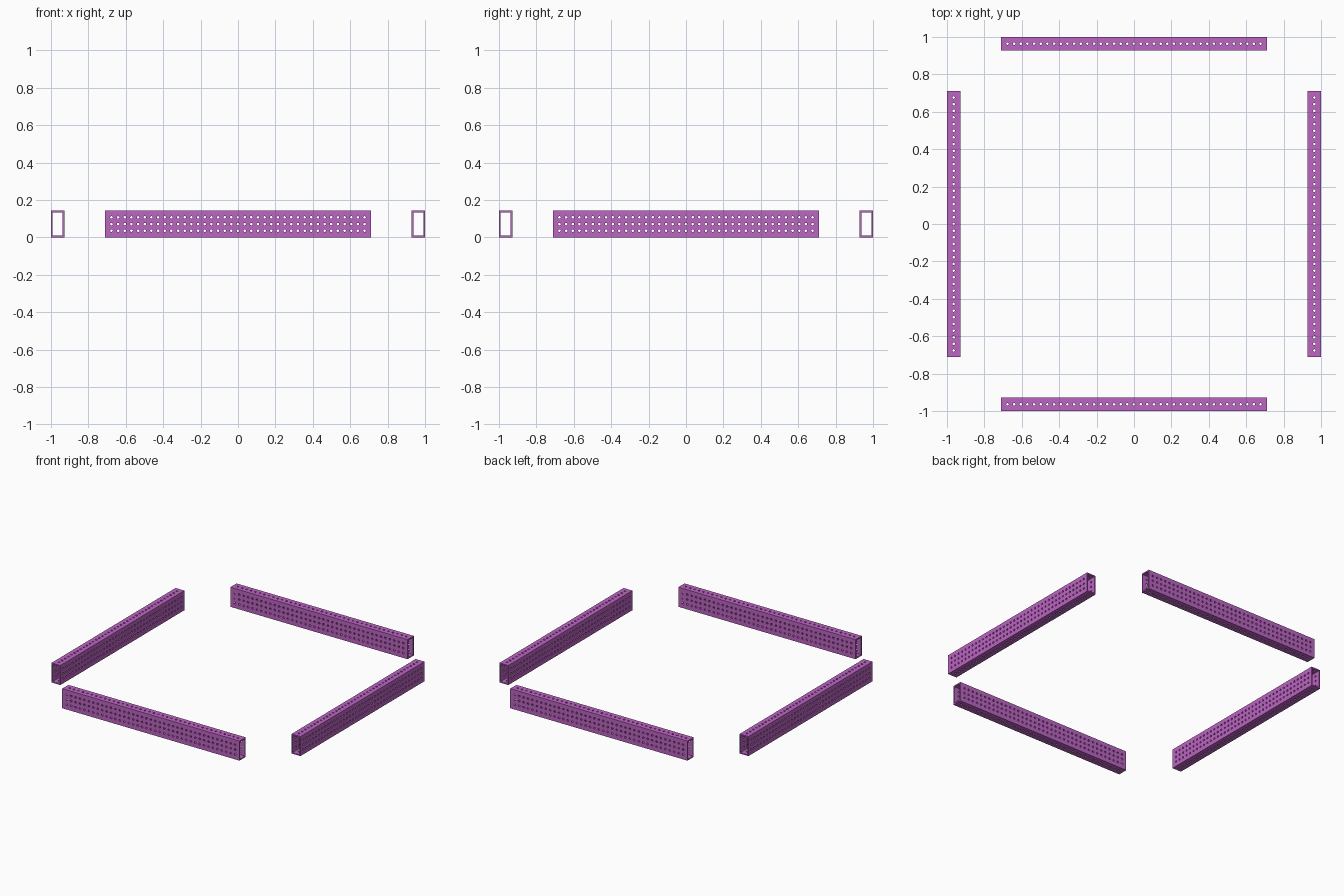
import bpy, bmesh
from math import pi
from mathutils import Matrix, Vector

if "Cube" in bpy.data.objects:
    bpy.data.objects.remove(bpy.data.objects["Cube"])

PITCH = 0.0356            # hole spacing
LENGTH = 40 * PITCH
W, H = 2 * PITCH, 4 * PITCH
WALL = 0.0089
HOLE_R = 0.007

purple = bpy.data.materials.new("purple")
purple.diffuse_color = (0.50, 0.13, 0.54, 1)
purple.use_nodes = True
purple.node_tree.nodes["Principled BSDF"].inputs["Base Color"].default_value = purple.diffuse_color


def make_object(name, bm):
    bmesh.ops.recalc_face_normals(bm, faces=bm.faces)
    mesh = bpy.data.meshes.new(name)
    bm.to_mesh(mesh)
    bm.free()
    ob = bpy.data.objects.new(name, mesh)
    bpy.context.collection.objects.link(ob)
    return ob


def box_tube():
    """Open rectangular tube along x, centred on the origin."""
    bm = bmesh.new()
    rings = []
    for x in (-LENGTH / 2, LENGTH / 2):
        for inset in (0, WALL):
            a, b = W / 2 - inset, H / 2 - inset
            rings.append([bm.verts.new((x, y, z))
                          for y, z in ((-a, -b), (a, -b), (a, b), (-a, b))])
    o0, i0, o1, i1 = rings
    for r, s in ((o0, o1), (o1, i1), (i1, i0), (i0, o0)):
        for k in range(4):
            n = (k + 1) % 4
            bm.faces.new((r[k], r[n], s[n], s[k]))
    return make_object("tube", bm)


def drill(name, heights, depth, rot):
    """Rows of drill pins, one pin per hole pair."""
    bm = bmesh.new()
    for z in heights:
        for i in range(-19, 20):
            bmesh.ops.create_cone(
                bm, cap_ends=True, segments=16, radius1=HOLE_R, radius2=HOLE_R,
                depth=depth, matrix=Matrix.Translation(Vector((i * PITCH, 0, z))) @ rot)
    ob = make_object(name, bm)
    ob.hide_render = True
    return ob


# One drilled tube: three rows through the sides, one through top and bottom
tube = box_tube()
cutters = [
    drill("side_drill", (-PITCH, 0, PITCH), W * 1.5, Matrix.Rotation(pi / 2, 4, 'X')),
    drill("top_drill", (0,), H * 1.5, Matrix.Identity(4)),
]
for c in cutters:
    m = tube.modifiers.new(c.name, 'BOOLEAN')
    m.operation = 'DIFFERENCE'
    m.solver = 'MANIFOLD'
    m.object = c
bpy.context.view_layer.update()
drilled = bpy.data.meshes.new_from_object(
    tube.evaluated_get(bpy.context.evaluated_depsgraph_get()))
drilled.materials.clear()
drilled.materials.append(purple)
for ob in cutters + [tube]:
    bpy.data.objects.remove(ob)

# Four copies arranged as an open square
R = 1 - W / 2
for name, x, y, turn in (("front_tube", 0, -R, 0), ("back_tube", 0, R, 0),
                         ("left_tube", -R, 0, pi / 2), ("right_tube", R, 0, pi / 2)):
    ob = bpy.data.objects.new(name, drilled)
    ob.location = (x, y, H / 2)
    ob.rotation_euler.z = turn
    bpy.context.collection.objects.link(ob)
